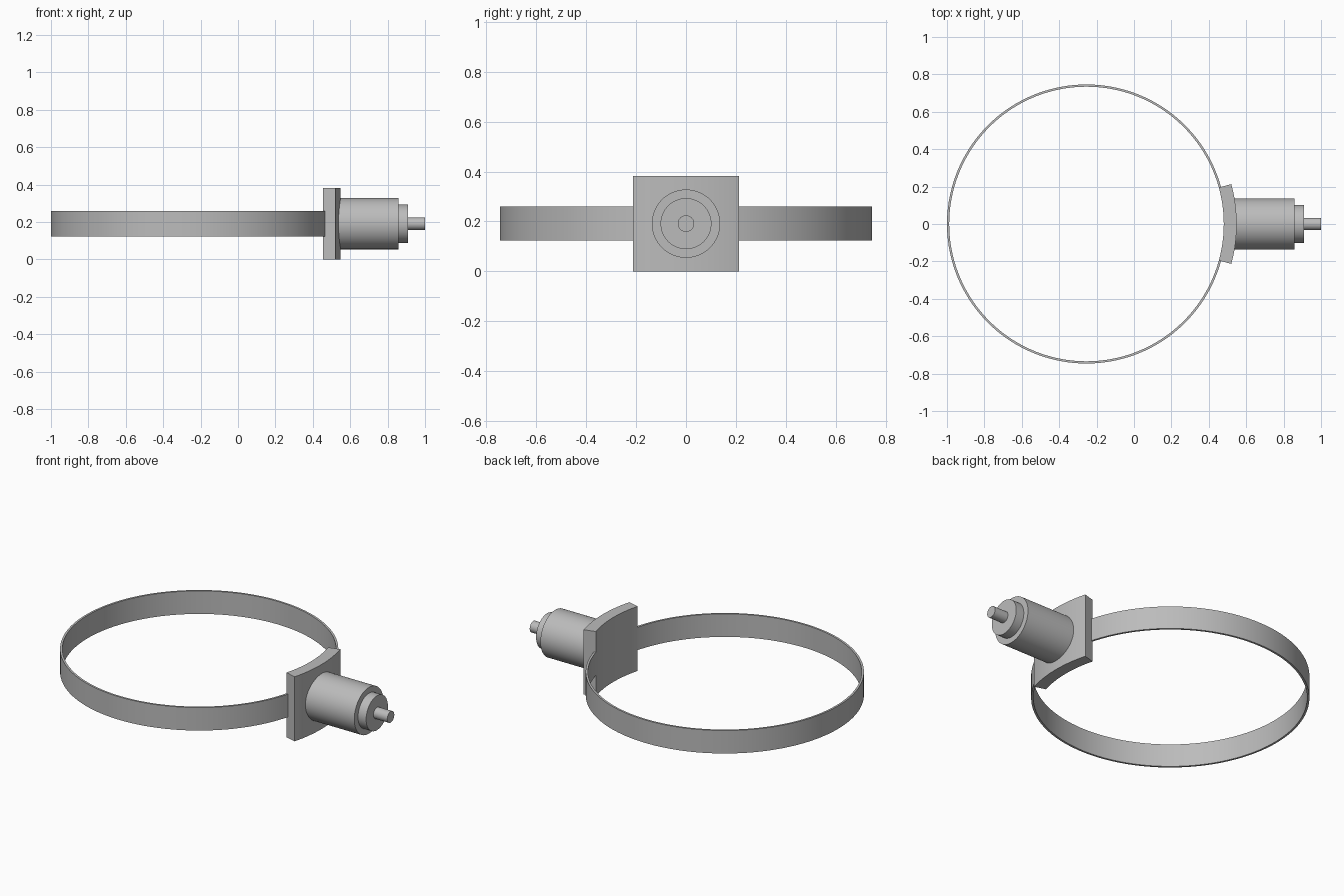
import bpy, bmesh
from math import sin, cos, pi, radians
from mathutils import Matrix

cube = bpy.data.objects.get("Cube")
if cube:
    bpy.data.objects.remove(cube)

grey = bpy.data.materials.new("plain grey")
grey.use_nodes = True
colour = (0.5, 0.5, 0.5, 1)
grey.diffuse_color = colour
grey.node_tree.nodes["Principled BSDF"].inputs["Base Color"].default_value = colour

CENTRE_X = -0.254   # axis of the band
MID_Z = 0.191       # height of the motor axis
INNER = 0.734       # inside radius of band and saddle


def finish(name, bm):
    bmesh.ops.recalc_face_normals(bm, faces=bm.faces)
    mesh = bpy.data.meshes.new(name)
    bm.to_mesh(mesh)
    bm.free()
    mesh.materials.append(grey)
    obj = bpy.data.objects.new(name, mesh)
    bpy.context.collection.objects.link(obj)
    bpy.ops.object.select_all(action='DESELECT')
    obj.select_set(True)
    bpy.context.view_layer.objects.active = obj
    bpy.ops.object.shade_smooth_by_angle(angle=radians(30))
    return obj


def curved_strip(name, outer, height, start, end, steps):
    """Sweep a rectangular section around the band axis."""
    bm = bmesh.new()
    closed = end - start > 2 * pi - 0.001
    low, high = MID_Z - height / 2, MID_Z + height / 2
    section = [(INNER, low), (outer, low), (outer, high), (INNER, high)]
    rings = []
    for i in range(steps if closed else steps + 1):
        a = start + (end - start) * i / steps
        rings.append([bm.verts.new((CENTRE_X + r * cos(a), r * sin(a), z))
                      for r, z in section])
    for i in range(steps):
        a, b = rings[i], rings[(i + 1) % len(rings)]
        for k in range(4):
            n = (k + 1) % 4
            bm.faces.new((a[k], a[n], b[n], b[k]))
    if not closed:
        bm.faces.new(rings[0])
        bm.faces.new(rings[-1])
    return finish(name, bm)


def cylinder_x(name, radius, x0, x1):
    """Cylinder lying along x on the motor axis."""
    bm = bmesh.new()
    place = Matrix.Translation(((x0 + x1) / 2, 0, MID_Z)) @ Matrix.Rotation(pi / 2, 4, 'Y')
    bmesh.ops.create_cone(bm, cap_ends=True, segments=64, radius1=radius,
                          radius2=radius, depth=x1 - x0, matrix=place)
    return finish(name, bm)


# Band, running from one side of the saddle round to the other
half = radians(15.4)
curved_strip("band", 0.746, 0.136, half, 2 * pi - half, 144)

# Curved saddle plate closing the band
curved_strip("saddle_plate", 0.803, 0.382, -half, half, 16)

# Stepped motor
cylinder_x("motor_body", 0.137, 0.50, 0.857)
cylinder_x("motor_collar", 0.102, 0.85, 0.91)
cylinder_x("motor_shaft", 0.033, 0.90, 1.0)
